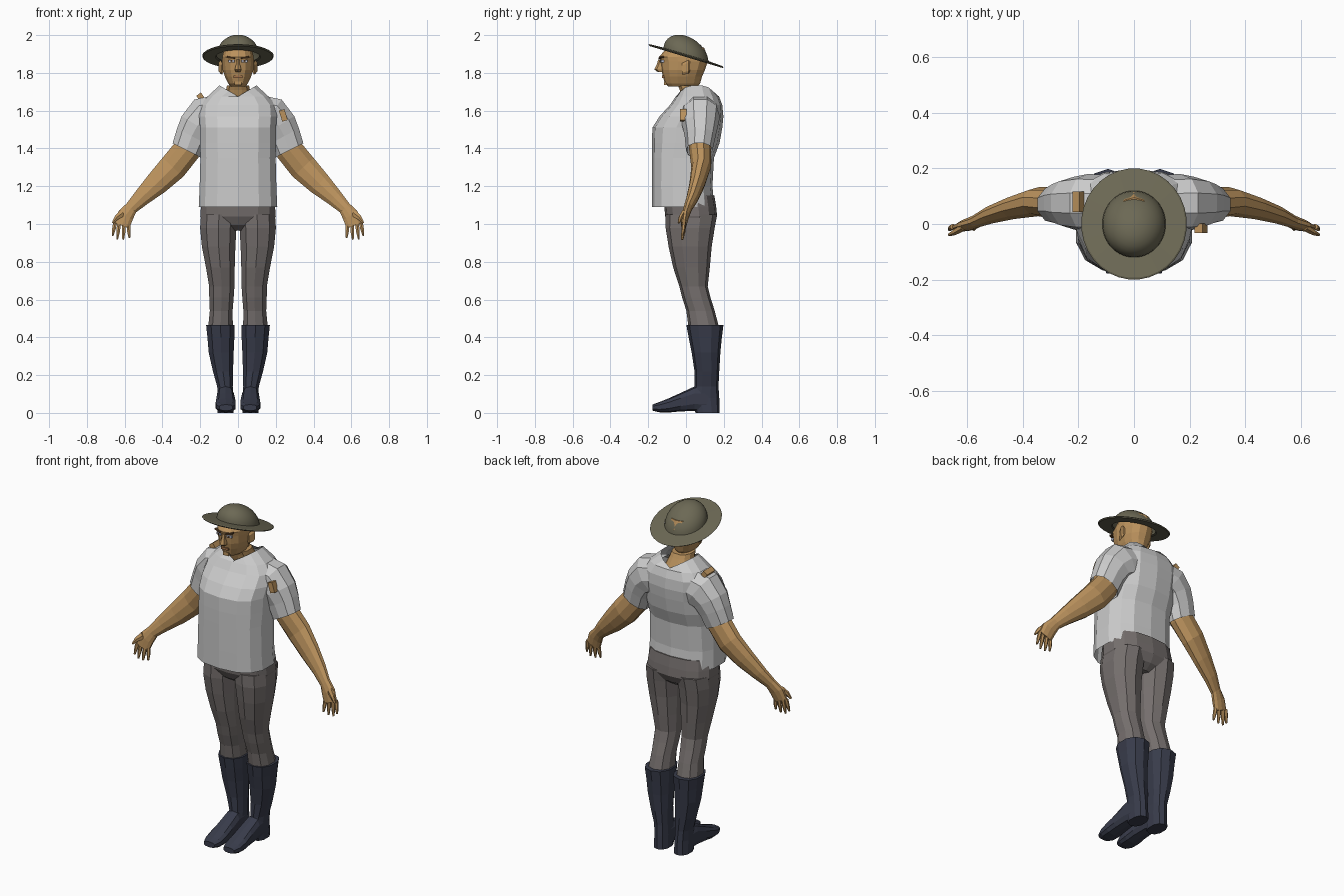
import bpy, bmesh, math
from mathutils import Vector, Matrix


def material(name, rgb):
    m = bpy.data.materials.new(name)
    m.diffuse_color = (*rgb, 1)
    return m


SKIN = material("skin", (0.50, 0.29, 0.11))
PANTS = material("trouser_cloth", (0.18, 0.16, 0.155))
BOOT = material("boot_leather", (0.04, 0.045, 0.07))
HAT = material("hat_felt", (0.15, 0.14, 0.09))
DARK = material("brow_dark", (0.10, 0.05, 0.02))
EYE = material("eye_white", (0.55, 0.6, 0.75))
LIP = material("lip", (0.36, 0.17, 0.07))


def spow(v, p):
    return math.copysign(abs(v) ** (2 / p), v)


def circle(n, p=2.0):
    """Unit superellipse points."""
    ts = [2 * math.pi * (i + 0.5) / n for i in range(n)]
    return [(spow(math.cos(t), p), spow(math.sin(t), p)) for t in ts]


def flat(x0, x1, y0, y1, z, n=10, p=2.3):
    """Horizontal ring inside an x/y box."""
    return [Vector(((x0 + x1) / 2 + c * (x1 - x0) / 2, (y0 + y1) / 2 + s * (y1 - y0) / 2, z))
            for c, s in circle(n, p)]


def upright(x0, x1, z0, z1, y, n=10, p=2.8):
    """Ring facing along y."""
    return [Vector((v.x, y, v.y)) for v in flat(x0, x1, z0, z1, 0, n, p)]


def limb(x, y, z, deg, ru, rv, n=10, p=2.0):
    """Ring across a limb; deg is the direction of its wide axis in the x/z plane."""
    u = Vector((math.cos(math.radians(deg)), 0, math.sin(math.radians(deg))))
    return [Vector((x, y, z)) + u * (c * ru) + Vector((0, s * rv, 0)) for c, s in circle(n, p)]


def loft(name, rings, mat=None, caps=(True, True), mirror=False):
    bm = bmesh.new()
    rows = [[bm.verts.new(v) for v in r] for r in rings]
    n = len(rows[0])
    for a, b in zip(rows, rows[1:]):
        for i in range(n):
            j = (i + 1) % n
            bm.faces.new((a[i], a[j], b[j], b[i]))
    for use, row in zip(caps, (rows[0], rows[-1])):
        if use:
            bm.faces.new(row)
    bmesh.ops.recalc_face_normals(bm, faces=bm.faces)
    me = bpy.data.meshes.new(name)
    bm.to_mesh(me)
    bm.free()
    ob = bpy.data.objects.new(name, me)
    bpy.context.collection.objects.link(ob)
    if mat:
        me.materials.append(mat)
    if mirror:
        ob.modifiers.new("mirror", 'MIRROR').use_clip = False
    return ob


def block(name, loc, size, mat, rot=(0, 0, 0), mirror=False):
    x, y, z = (s / 2 for s in size)
    m = Matrix.Translation(loc)
    for a, ax in zip(rot, 'XYZ'):
        m = m @ Matrix.Rotation(a, 4, ax)
    rings = [[m @ Vector((sx * x, sy * y, h)) for sx, sy in ((-1, -1), (1, -1), (1, 1), (-1, 1))]
             for h in (-z, z)]
    return loft(name, rings, mat, mirror=mirror)


# Hat: sheared brim and dome, front edge lifted
def hat_ring(r, h):
    return [Vector((c * 0.19 * r, s * 0.2 * r, 1.89 - 0.3 * s * 0.2 * r + h)) for c, s in circle(32)]


brim = [(0.62, -0.006), (0.97, -0.006), (1.0, 0.0), (0.97, 0.004), (0.6, 0.008)]
loft("hat_brim", [hat_ring(r, h) for r, h in brim], HAT, (False, False))
dome = [hat_ring(0.6 * math.cos(a), 0.106 * math.sin(a))
        for a in [math.radians(d) for d in (0, 12, 24, 36, 48, 60, 70, 80, 87)]]
crown = loft("hat_crown", dome, HAT, (False, True))
bpy.context.view_layer.objects.active = crown
crown.select_set(True)
bpy.ops.object.shade_smooth_by_angle()

# Head and neck
head = [(0.12, -0.01, 0.16, 1.60), (0.08, -0.02, 0.13, 1.66), (0.065, -0.035, 0.10, 1.71),
        (0.060, -0.045, 0.088, 1.733)]
loft("neck", [flat(-r, r, a, b, z, 12) for r, a, b, z in head], SKIN)
head = [(0.040, -0.095, 0.06, 1.728), (0.054, -0.112, 0.075, 1.745), (0.071, -0.122, 0.085, 1.78),
        (0.083, -0.13, 0.10, 1.815), (0.086, -0.135, 0.115, 1.86), (0.085, -0.142, 0.115, 1.885),
        (0.072, -0.10, 0.095, 1.935)]
loft("head", [flat(-r, r, a, b, z, 14, 2.2) for r, a, b, z in head], SKIN)
nose = [(0.009, -0.147, 1.872), (0.012, -0.154, 1.845), (0.02, -0.168, 1.818), (0.015, -0.15, 1.805)]
loft("nose", [flat(-r, r, a, -0.11, z, 6) for r, a, z in nose], SKIN)
loft("ear", [upright(0.078, 0.088, 1.79, 1.85, -0.022, 6),
             upright(0.080, 0.104, 1.795, 1.868, 0.012, 6),
             upright(0.080, 0.098, 1.81, 1.86, 0.022, 6)], SKIN, mirror=True)
block("eye", (0.034, -0.127, 1.862), (0.03, 0.016, 0.013), EYE, (0, 0, 0.25), True)
block("pupil", (0.034, -0.134, 1.862), (0.01, 0.008, 0.011), DARK, (0, 0, 0.25), True)
block("eyebrow", (0.037, -0.131, 1.881), (0.042, 0.018, 0.008), DARK, (0, -0.2, 0.25), True)
block("mouth", (0, -0.119, 1.78), (0.045, 0.018, 0.013), LIP)
block("chin", (0, -0.105, 1.745), (0.036, 0.022, 0.02), SKIN)

# Shirt body with a notched collar
shirt = [(0.212, -0.18, 0.15, 1.09), (0.207, -0.18, 0.14, 1.2), (0.203, -0.18, 0.148, 1.35),
         (0.205, -0.18, 0.178, 1.43), (0.205, -0.178, 0.192, 1.51), (0.21, -0.14, 0.198, 1.57),
         (0.205, -0.085, 0.192, 1.63), (0.165, -0.055, 0.175, 1.675)]
rings = [flat(-r, r, a, b, z, 14, 2.6) for r, a, b, z in shirt]
collar = flat(-0.1, 0.1, -0.035, 0.15, 0, 14, 2.3)
for v in collar:
    v.z = 1.675 + 0.6 * abs(v.x)
loft("shirt_body", rings + [collar], None, (False, False))

# Sleeves
sleeve = [(0.09, 0.075, 1.58, 92, 0.115, 0.10), (0.165, 0.075, 1.565, 55, 0.12, 0.105),
          (0.215, 0.075, 1.52, 32, 0.102, 0.095), (0.245, 0.075, 1.465, 28, 0.092, 0.082),
          (0.272, 0.07, 1.39, 27, 0.087, 0.07)]
loft("sleeve", [limb(*s, p=2.2) for s in sleeve], None, (False, False), True)

# Small openings where skin shows on the shoulders
block("shoulder_skin_front", (0.24, -0.015, 1.575), (0.03, 0.035, 0.06), SKIN, (0, -0.3, 0))
block("shoulder_skin_top", (-0.2, 0.08, 1.675), (0.03, 0.075, 0.03), SKIN, (0, -0.6, 0))

# Arms and palms
arm = [(0.225, 0.075, 1.50, 28, 0.075, 0.065), (0.272, 0.075, 1.39, 33, 0.077, 0.058),
       (0.345, 0.08, 1.30, 43, 0.078, 0.052), (0.43, 0.06, 1.215, 46, 0.066, 0.042),
       (0.51, 0.035, 1.14, 46, 0.048, 0.033), (0.565, 0.01, 1.085, 44, 0.036, 0.024),
       (0.595, -0.003, 1.045, 32, 0.046, 0.021), (0.615, -0.012, 0.992, 20, 0.044, 0.015)]
loft("arm", [limb(*a) for a in arm], SKIN, mirror=True)

# Fingers and thumb: base x, z to tip x, z
fingers = [(0.58, 0.99, 0.575, 0.925), (0.604, 0.995, 0.608, 0.917),
           (0.63, 1.0, 0.64, 0.918), (0.65, 1.01, 0.664, 0.937)]
for i, (x0, z0, x1, z1) in enumerate(fingers):
    loft(f"finger_{i + 1}", [limb(x0, -0.01, z0, 10, 0.012, 0.011, 6),
                             limb((x0 + x1) / 2, -0.014, (z0 + z1) / 2, 10, 0.011, 0.010, 6),
                             limb(x1, -0.02, z1, 10, 0.005, 0.006, 6)], SKIN, mirror=True)
loft("thumb", [limb(0.61, -0.01, 1.06, 50, 0.022, 0.015, 6),
               limb(0.642, -0.028, 1.035, 50, 0.015, 0.012, 6),
               limb(0.663, -0.038, 1.005, 30, 0.006, 0.006, 6)], SKIN, mirror=True)

# Trousers: seat and legs
seat = [(0.19, -0.115, 0.15, 1.15), (0.2, -0.115, 0.16, 1.09), (0.204, -0.11, 0.165, 1.04),
        (0.18, -0.085, 0.14, 0.995), (0.08, -0.04, 0.10, 0.965)]
loft("trouser_seat", [flat(-r, r, a, b, z, 14, 2.6) for r, a, b, z in seat], PANTS)
leg = [(0.0, 0.2, -0.108, 0.165, 1.05), (0.004, 0.205, -0.108, 0.152, 0.98),
       (0.01, 0.195, -0.092, 0.136, 0.88), (0.014, 0.173, -0.068, 0.126, 0.77),
       (0.016, 0.156, -0.035, 0.115, 0.67), (0.02, 0.155, -0.02, 0.13, 0.61),
       (0.026, 0.152, 0.002, 0.152, 0.54), (0.024, 0.162, 0.015, 0.178, 0.44)]
loft("trouser_leg", [flat(*r) for r in leg], PANTS, mirror=True)

# Boots: shaft and foot
shaft = [(0.014, 0.172, 0.002, 0.198, 0.465), (0.016, 0.165, 0.014, 0.19, 0.40),
         (0.02, 0.158, 0.03, 0.182, 0.32), (0.024, 0.135, 0.045, 0.176, 0.22),
         (0.026, 0.112, 0.045, 0.172, 0.14), (0.024, 0.108, 0.03, 0.176, 0.08),
         (0.022, 0.11, 0.05, 0.178, 0.0)]
loft("boot_shaft", [flat(*r) for r in shaft], BOOT, mirror=True)
foot = [(0.026, 0.108, 0.004, 0.14, 0.12), (0.02, 0.112, 0.01, 0.14, 0.045),
        (0.014, 0.116, 0.008, 0.105, -0.03), (0.01, 0.12, 0.002, 0.078, -0.09),
        (0.013, 0.116, 0.003, 0.058, -0.14), (0.028, 0.10, 0.012, 0.044, -0.178)]
loft("boot_foot", [upright(x0, x1, z0, z1, y) for x0, x1, z0, z1, y in foot], BOOT, mirror=True)
